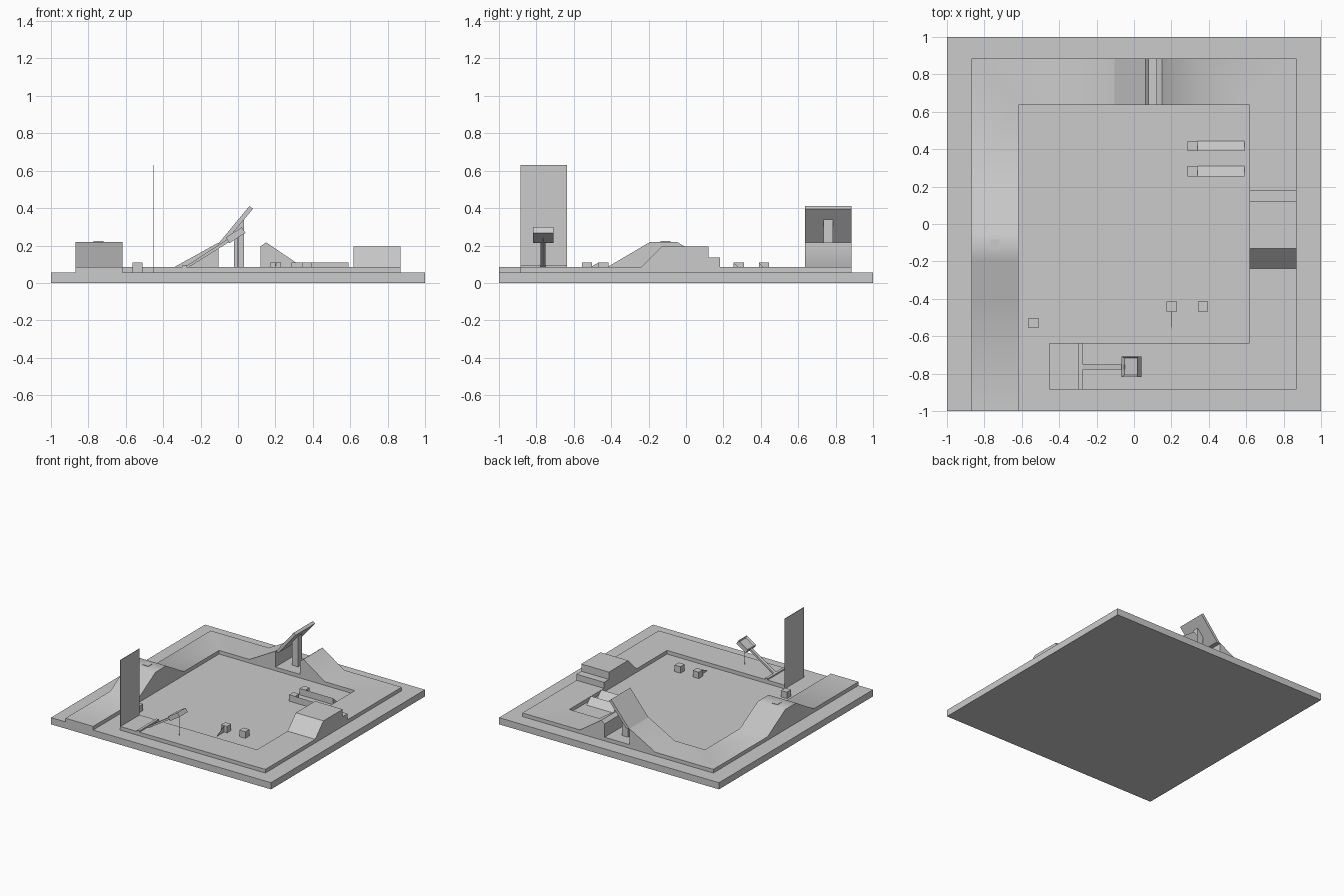
import bpy, bmesh, math
from mathutils import Matrix, Vector

old = bpy.data.objects.get("Cube")
if old:
    bpy.data.objects.remove(old)

grey = bpy.data.materials.new("plain_grey")
grey.use_nodes = True
GREY = (0.6, 0.6, 0.6, 1)
grey.diffuse_color = GREY
grey.node_tree.nodes["Principled BSDF"].inputs["Base Color"].default_value = GREY

FLOOR, ROAD = 0.055, 0.085


def finish(name, bm, smooth=False):
    bmesh.ops.recalc_face_normals(bm, faces=bm.faces)
    mesh = bpy.data.meshes.new(name)
    bm.to_mesh(mesh)
    bm.free()
    mesh.materials.append(grey)
    ob = bpy.data.objects.new(name, mesh)
    bpy.context.collection.objects.link(ob)
    if smooth:
        bpy.ops.object.select_all(action="DESELECT")
        ob.select_set(True)
        bpy.context.view_layer.objects.active = ob
        bpy.ops.object.shade_smooth_by_angle(angle=math.radians(40))
    return ob


def box(name, x, y, z):
    """Box from (low, high) ranges."""
    bm = bmesh.new()
    size = [b - a for a, b in (x, y, z)]
    mid = Vector([(a + b) / 2 for a, b in (x, y, z)])
    bmesh.ops.create_cube(bm, size=1, matrix=Matrix.Translation(mid) @ Matrix.Diagonal((*size, 1)))
    return finish(name, bm)


def prism(name, points, low, high, axis):
    """Extrude an outline along x (points are y, z) or y (points are x, z)."""
    bm = bmesh.new()
    place = (lambda p, d: (d, *p)) if axis == "x" else (lambda p, d: (p[0], d, p[1]))
    face = bm.faces.new([bm.verts.new(place(p, low)) for p in points])
    ext = bmesh.ops.extrude_face_region(bm, geom=[face])
    move = (high - low, 0, 0) if axis == "x" else (0, high - low, 0)
    bmesh.ops.translate(bm, vec=move, verts=[v for v in ext["geom"] if isinstance(v, bmesh.types.BMVert)])
    return finish(name, bm)


# Ground slab
box("ground_slab", (-1, 1), (-1, 1), (0, FLOOR))

# Raised road: stations of (outer, inner, height) run round the board
OX, OY, IX, IY = 0.868, 0.885, 0.617, 0.635
left = [(-1, ROAD), (-0.42, ROAD), (-0.19, 0.22), (-0.05, 0.22), (0.18, ROAD)]
back = [(-0.34, ROAD), (-0.105, 0.215), (-0.105, ROAD), (0.12, ROAD), (0.12, 0.195),
        (0.15, 0.217), (0.345, ROAD)]
right = [(0.183, ROAD), (0.183, 0.135), (0.12, 0.135), (0.12, 0.195), (-0.13, 0.195), (-0.238, ROAD)]
stations = [((-OX, y), (-IX, y), z) for y, z in left]
stations.append(((-OX, OY), (-IX, IY), ROAD))
stations += [((x, OY), (x, IY), z) for x, z in back]
stations.append(((OX, OY), (IX, IY), ROAD))
stations += [((OX, y), (IX, y), z) for y, z in right]
stations.append(((OX, -OY), (IX, -IY), ROAD))
stations.append(((-0.45, -OY), (-0.45, -IY), ROAD))

bm = bmesh.new()
rows = []
for outer, inner, z in stations:
    rows.append([bm.verts.new((*p, h)) for p, h in
                 ((outer, 0.05), (outer, z), (inner, z), (inner, 0.05))])
for a, b in zip(rows, rows[1:]):
    bm.faces.new((a[1], b[1], b[2], a[2]))
    if (a[0].co - b[0].co).length > 0.001:
        bm.faces.new((a[0], b[0], b[1], a[1]))
        bm.faces.new((a[2], b[2], b[3], a[3]))
for end in (rows[0], rows[-1]):
    bm.faces.new(end)
finish("road", bm, smooth=True)

# Tilted launch board over the gap, with its post
prism("launch_board", [(-0.105, 0.21), (0.062, 0.412), (0.08, 0.396), (-0.073, 0.213)], IY, OY, "y")
prism("launch_post", [(-0.022, ROAD), (0.032, ROAD), (0.032, 0.345), (-0.022, 0.28)], 0.735, 0.785, "y")

# Upright wall and the bar beside it
box("upright_wall", (-0.453, -0.449), (-OY, -IY), (FLOOR, 0.63))
box("low_bar", (-0.297, -0.275), (-OY, -IY), (FLOOR, 0.096))

# Sloping arm with a tray and a thin prop
prism("arm", [(-0.285, ROAD), (-0.05, 0.238), (-0.042, 0.222), (-0.262, ROAD)], -0.777, -0.75, "y")
bm = bmesh.new()
tilt = Matrix.Translation((-0.013, -0.763, 0.255)) @ Matrix.Rotation(math.radians(-33), 4, "Y")
bmesh.ops.create_cube(bm, size=1, matrix=Matrix.Diagonal((0.102, 0.108, 0.036, 1)))
top = [f for f in bm.faces if f.normal.z > 0.9]
bmesh.ops.inset_region(bm, faces=top, thickness=0.012)
bmesh.ops.translate(bm, vec=(0, 0, -0.015), verts=top[0].verts)
bmesh.ops.transform(bm, matrix=tilt, verts=bm.verts)
finish("tray", bm)
box("tray_prop", (-0.002, 0.002), (-0.765, -0.761), (ROAD, 0.25))

# Small blocks on the floor and on the hill
for name, x, y, low, high in (("corner_block", -0.538, -0.53, FLOOR, 0.108),
                              ("fin_block", 0.202, -0.442, FLOOR, 0.108),
                              ("plain_block", 0.368, -0.442, FLOOR, 0.108),
                              ("hill_block", -0.746, -0.11, 0.17, 0.223)):
    box(name, (x - 0.027, x + 0.027), (y - 0.027, y + 0.027), (low, high))
prism("block_fin", [(-0.565, FLOOR), (-0.469, FLOOR), (-0.469, 0.108)], 0.201, 0.203, "x")

# Two blocks with long wedges behind them
for i, y in enumerate((0.282, 0.418)):
    a, b = y - 0.027, y + 0.027
    box(f"wedge_block_{i + 1}", (0.287, 0.34), (a, b), (FLOOR, 0.108))
    prism(f"long_wedge_{i + 1}", [(a, FLOOR), (b, FLOOR), (a, 0.108)], 0.34, 0.592, "x")
